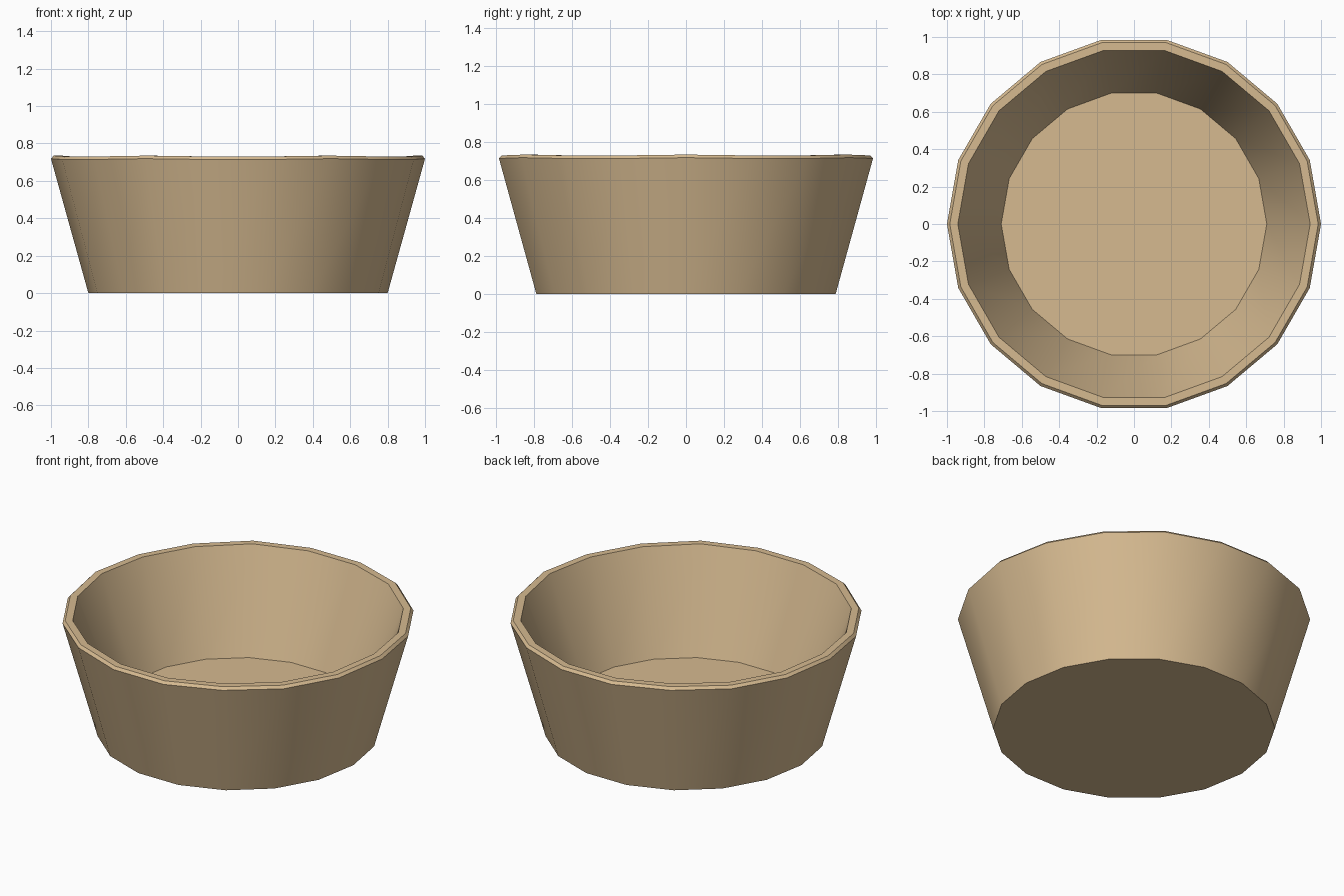
import bpy, math

if "Cube" in bpy.data.objects:
    bpy.data.objects.remove(bpy.data.objects["Cube"])

SIDES = 18

# single tan colour
tan = bpy.data.materials.new("tan_clay")
tan.diffuse_color = (0.67, 0.49, 0.28, 1.0)
tan.use_nodes = True
tan.node_tree.nodes["Principled BSDF"].inputs["Base Color"].default_value = tan.diffuse_color

# bowl profile (radius, height): base, outer wall, rim, inner wall, floor
profile = [(0.80, 0.0), (1.0, 0.716), (0.985, 0.732), (0.942, 0.732), (0.71, 0.13)]

verts, faces = [], []
for r, z in profile:
    for i in range(SIDES):
        a = 2 * math.pi * i / SIDES
        # slightly uneven hand-made rim
        wobble = 0.003 * math.cos(6 * a) if z > 0.5 else 0.0
        verts.append((r * math.cos(a), r * math.sin(a), z + wobble))

for k in range(len(profile) - 1):
    for i in range(SIDES):
        j = (i + 1) % SIDES
        faces.append((k * SIDES + i, k * SIDES + j, (k + 1) * SIDES + j, (k + 1) * SIDES + i))

# underside and inner floor
last = (len(profile) - 1) * SIDES
faces.append(tuple(reversed(range(SIDES))))
faces.append(tuple(range(last, last + SIDES)))

mesh = bpy.data.meshes.new("bowl")
mesh.from_pydata(verts, [], faces)
mesh.materials.append(tan)
bowl = bpy.data.objects.new("bowl", mesh)
bpy.context.collection.objects.link(bowl)

# smooth walls, sharp rim and floor edges
bpy.context.view_layer.objects.active = bowl
bowl.select_set(True)
bpy.ops.object.shade_smooth_by_angle(angle=math.radians(30))
